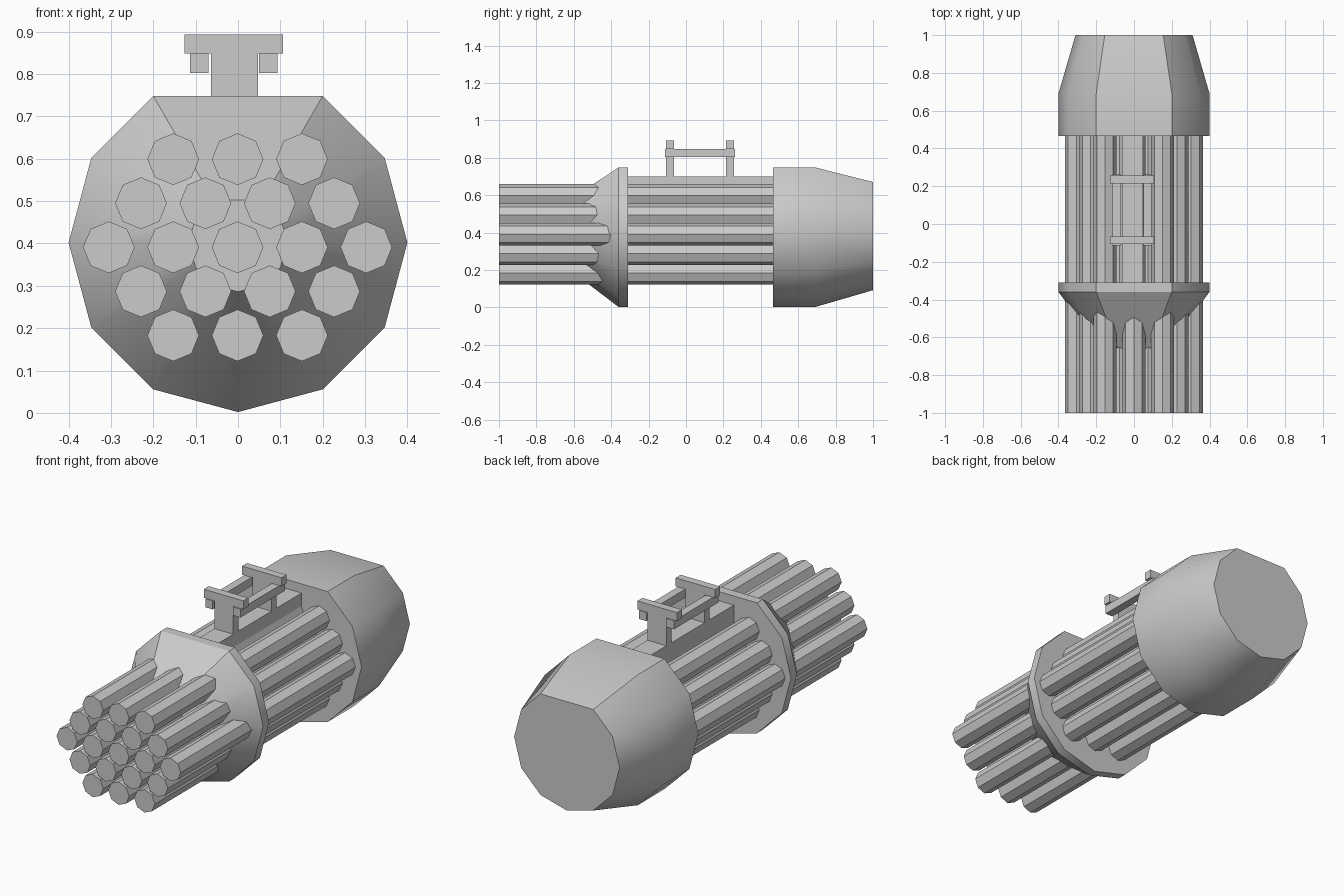
import bpy, bmesh
from math import sin, cos, pi, radians

cube = bpy.data.objects.get("Cube")
if cube:
    bpy.data.objects.remove(cube, do_unlink=True)

GREY = (0.6, 0.6, 0.6, 1)
metal = bpy.data.materials.new("grey metal")
metal.use_nodes = True
metal.diffuse_color = GREY
metal.node_tree.nodes["Principled BSDF"].inputs["Base Color"].default_value = GREY


def loft(name, outline, sections, centre=(0, 0)):
    """Solid running along y; sections are (y, scale of the x-z outline)."""
    bm = bmesh.new()
    rings = [[bm.verts.new((centre[0] + x * s, y, centre[1] + z * s)) for x, z in outline]
             for y, s in sections]
    n = len(outline)
    for a, b in zip(rings, rings[1:]):
        for i in range(n):
            j = (i + 1) % n
            bm.faces.new((a[i], a[j], b[j], b[i]))
    bm.faces.new(rings[0])
    bm.faces.new(rings[-1])
    bmesh.ops.recalc_face_normals(bm, faces=bm.faces)
    mesh = bpy.data.meshes.new(name)
    bm.to_mesh(mesh)
    bm.free()
    mesh.materials.append(metal)
    obj = bpy.data.objects.new(name, mesh)
    bpy.context.collection.objects.link(obj)
    return obj


def smooth(obj):
    bpy.ops.object.select_all(action='DESELECT')
    obj.select_set(True)
    bpy.context.view_layer.objects.active = obj
    bpy.ops.object.shade_smooth_by_angle(angle=radians(32))


def box(name, x0, x1, y0, y1, z0, z1):
    return loft(name, [(x0, z0), (x1, z0), (x1, z1), (x0, z1)], [(y0, 1), (y1, 1)])


# Shell outline: a twelve-sided ring with its top corner cut flat
shell = [(0.4 * sin(i * pi / 6), 0.4 * cos(i * pi / 6)) for i in range(1, 12)]
smooth(loft("rear_housing", shell, [(0.466, 1), (0.69, 1), (1, 0.775)], (0, 0.402)))
smooth(loft("front_collar", shell, [(-0.31, 1), (-0.36, 1), (-0.733, 0.29)], (0, 0.402)))

# Hexagonal bundle of octagonal tubes
octagon = [(0.061 * sin(i * pi / 4), 0.061 * cos(i * pi / 4)) for i in range(8)]
for row, count in enumerate((3, 4, 5, 4, 3)):
    for k in range(count):
        x = (k - (count - 1) / 2) * 0.152 - 0.001
        loft(f"tube_{row}_{k}", octagon, [(-1, 1), (0.5, 1)], (x, 0.599 - row * 0.104))

# Spine on top of the bundle that carries the hangers
box("top_spine", -0.064, 0.047, -0.32, 0.48, 0.6, 0.7)

# Two T-shaped hangers joined by side bars
for name, y in (("front", -0.107), ("rear", 0.214)):
    box(name + "_hanger_post", -0.064, 0.047, y, y + 0.042, 0.69, 0.85)
    box(name + "_hanger_crossbar", -0.126, 0.106, y, y + 0.042, 0.848, 0.893)
for name, x in (("right", -0.113), ("left", 0.05)):
    box(name + "_hanger_bar", x, x + 0.043, -0.113, 0.262, 0.803, 0.848)
